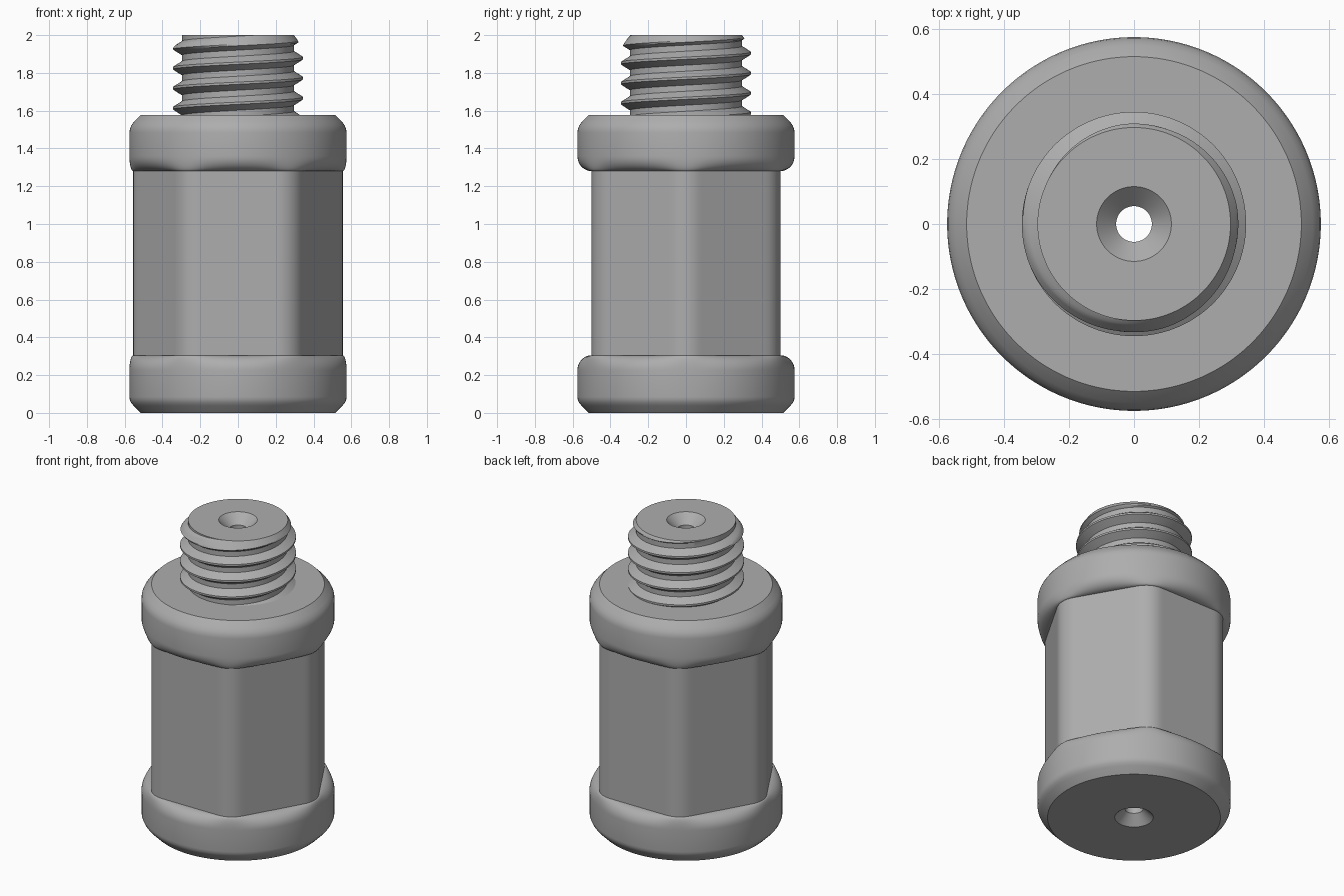
import bpy, bmesh, math

if "Cube" in bpy.data.objects:
    bpy.data.objects.remove(bpy.data.objects["Cube"])

SEGS = 180
metal = bpy.data.materials.new("grey_metal")
metal.diffuse_color = (0.42, 0.42, 0.42, 1)
metal.use_nodes = True
metal.node_tree.nodes["Principled BSDF"].inputs["Base Color"].default_value = metal.diffuse_color


def grid_object(name, rows, angle):
    """Skin a list of point rows into one smooth-shaded object."""
    bm = bmesh.new()
    vs = [[bm.verts.new(p) for p in row] for row in rows]
    for lo, hi in zip(vs, vs[1:]):
        for j in range(len(lo) - 1):
            bm.faces.new((lo[j], lo[j + 1], hi[j + 1], hi[j]))
    bmesh.ops.remove_doubles(bm, verts=bm.verts, dist=1e-5)
    me = bpy.data.meshes.new(name)
    bm.to_mesh(me)
    bm.free()
    me.materials.append(metal)
    ob = bpy.data.objects.new(name, me)
    bpy.context.collection.objects.link(ob)
    bpy.ops.object.select_all(action='DESELECT')
    ob.select_set(True)
    bpy.context.view_layer.objects.active = ob
    bpy.ops.object.shade_smooth_by_angle(angle=math.radians(angle))
    return ob


def hex_radius(t, flat=0.5, fillet=0.145):
    """Radius of a hexagon with rounded corners, a corner lying on +x."""
    phi = abs((t + math.pi / 6) % (math.pi / 3) - math.pi / 6)
    if math.tan(math.pi / 6 - phi) * flat < (flat - fillet) * math.tan(math.pi / 6):
        return flat / math.cos(math.pi / 6 - phi)
    c = (flat - fillet) / math.cos(math.pi / 6)
    return c * math.cos(phi) + math.sqrt(fillet ** 2 - (c * math.sin(phi)) ** 2)


# Body: each ring is (radius, z, blend), blend 0 = round, 1 = hexagonal
COLLAR, Z_LOW, Z_HIGH, Z_TOP = 0.575, 0.305, 1.28, 1.578
rings = [(0.297, 2, 0), (0.115, 2, 0), (0.055, 1.94, 0),           # top face, countersink
         (0.055, 0.06, 0), (0.115, 0, 0), (0.515, 0, 0),           # bore, bottom face
         (0.553, 0.038, 0), (0.566, 0.054, 0), (0.573, 0.07, 0), (COLLAR, 0.085, 0)]
arc = [math.radians(a) for a in range(0, 91, 10)]
rings += [(COLLAR, Z_LOW - 0.08 + 0.08 * math.sin(a), 1 - math.cos(a)) for a in arc]
rings += [(COLLAR, Z_HIGH + 0.08 - 0.08 * math.sin(a), 1 - math.cos(a)) for a in reversed(arc)]
rings += [(COLLAR, 1.485, 0), (0.572, 1.505, 0), (0.564, 1.523, 0),
          (0.55, 1.543, 0), (0.515, Z_TOP, 0), (0.28, Z_TOP, 0)]
rows = []
for r, z, blend in rings:
    row = []
    for j in range(SEGS + 1):
        t = 2 * math.pi * j / SEGS
        rad = r + (hex_radius(t) - r) * blend
        row.append((rad * math.cos(t), rad * math.sin(t), z))
    rows.append(row)
grid_object("hex_body", rows, 35)

# Thread: ridge profile (height offset, radius) swept along a right-handed helix
PITCH, CORE, CREST = 0.106, 0.297, 0.345
steps = 4
ridge = [(-0.037 + 0.031 * i / steps, CORE + (CREST - CORE) * i / steps) for i in range(steps + 1)]
ridge += [(-dz, r) for dz, r in reversed(ridge)]
rows = []
for turn in range(-4, 3):
    for dz, r in ridge:
        row = []
        for j in range(SEGS + 1):
            t = 2 * math.pi * j / SEGS
            z = 1.878 + PITCH * (turn + j / SEGS) + dz
            z = min(max(z, 1.5), 2.0)
            rad = min(r, CORE + 0.7 * (2.0 - z))   # chamfered tip
            row.append((rad * math.cos(t), rad * math.sin(t), z))
        rows.append(row)
grid_object("threaded_stud", rows, 25)
